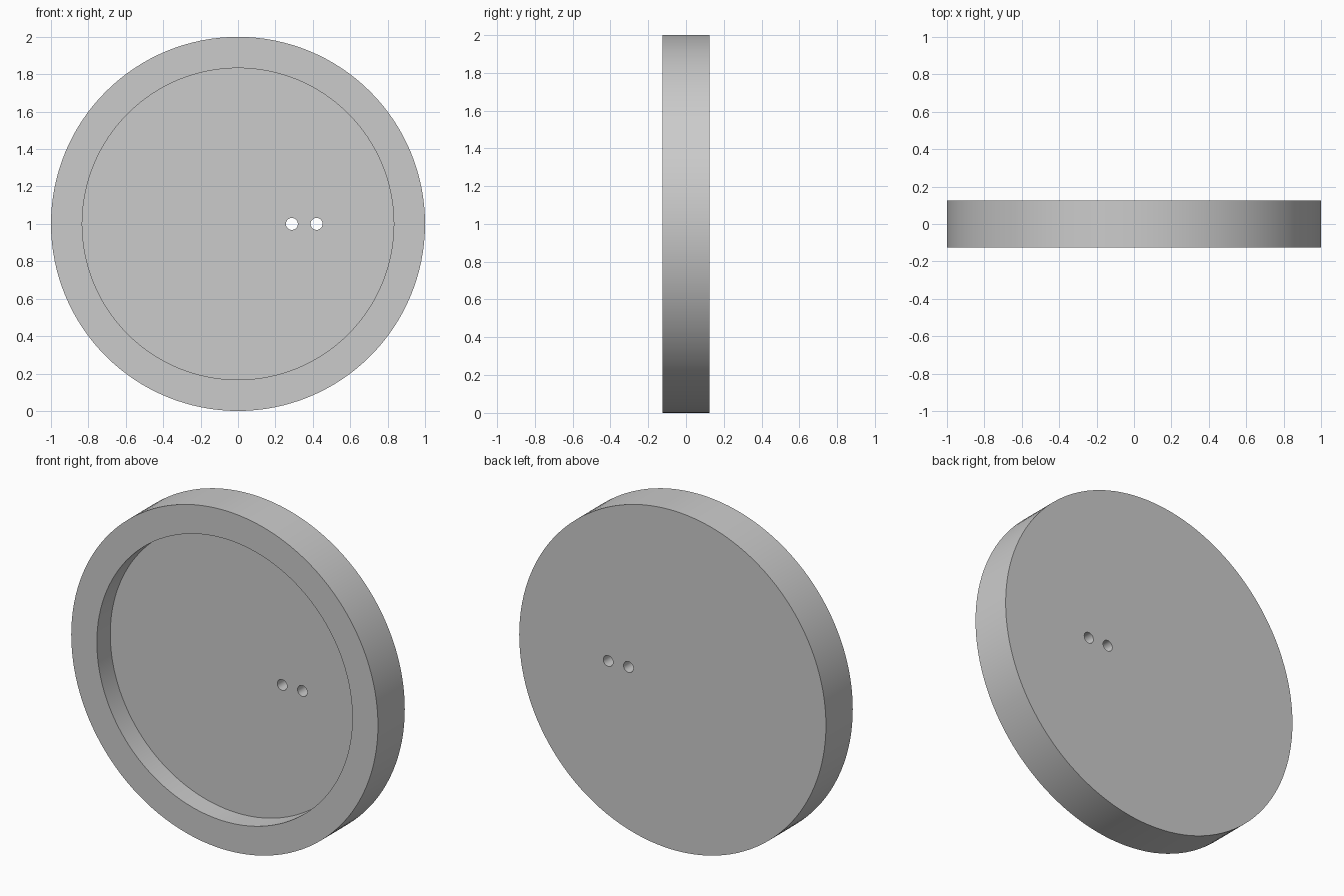
import bpy
import math

cube = bpy.data.objects.get("Cube")
if cube:
    bpy.data.objects.remove(cube, do_unlink=True)

grey = bpy.data.materials.new("plain_grey")
grey.use_nodes = True
colour = (0.6, 0.6, 0.6, 1)
grey.diffuse_color = colour
grey.node_tree.nodes["Principled BSDF"].inputs["Base Color"].default_value = colour

HALF = 0.125  # half thickness of the disc


def disc(name, radius, x, y_front, y_back, sides):
    """Cylinder lying along y, centred at height 1."""
    bpy.ops.mesh.primitive_cylinder_add(
        vertices=sides, radius=radius, depth=y_back - y_front,
        location=(x, (y_front + y_back) / 2, 1),
        rotation=(math.pi / 2, 0, 0))
    obj = bpy.context.object
    obj.name = name
    obj.data.materials.append(grey)
    return obj


# Round body
body = disc("round_cap", 1, 0, -HALF, HALF, 128)

# Front recess and the two through holes
cutters = [disc("recess_cutter", 0.833, 0, -2 * HALF, 0, 128)]
for x in (0.288, 0.42):
    cutters.append(disc("hole_cutter", 0.032, x, -2 * HALF, 2 * HALF, 32))

bpy.ops.object.select_all(action='DESELECT')
body.select_set(True)
bpy.context.view_layer.objects.active = body
for cutter in cutters:
    cut = body.modifiers.new(cutter.name, 'BOOLEAN')
    cut.operation = 'DIFFERENCE'
    cut.solver = 'EXACT'
    cut.object = cutter
    bpy.ops.object.modifier_apply(modifier=cut.name)
for cutter in cutters:
    bpy.data.objects.remove(cutter, do_unlink=True)

bpy.ops.object.shade_smooth_by_angle(angle=math.radians(30))
